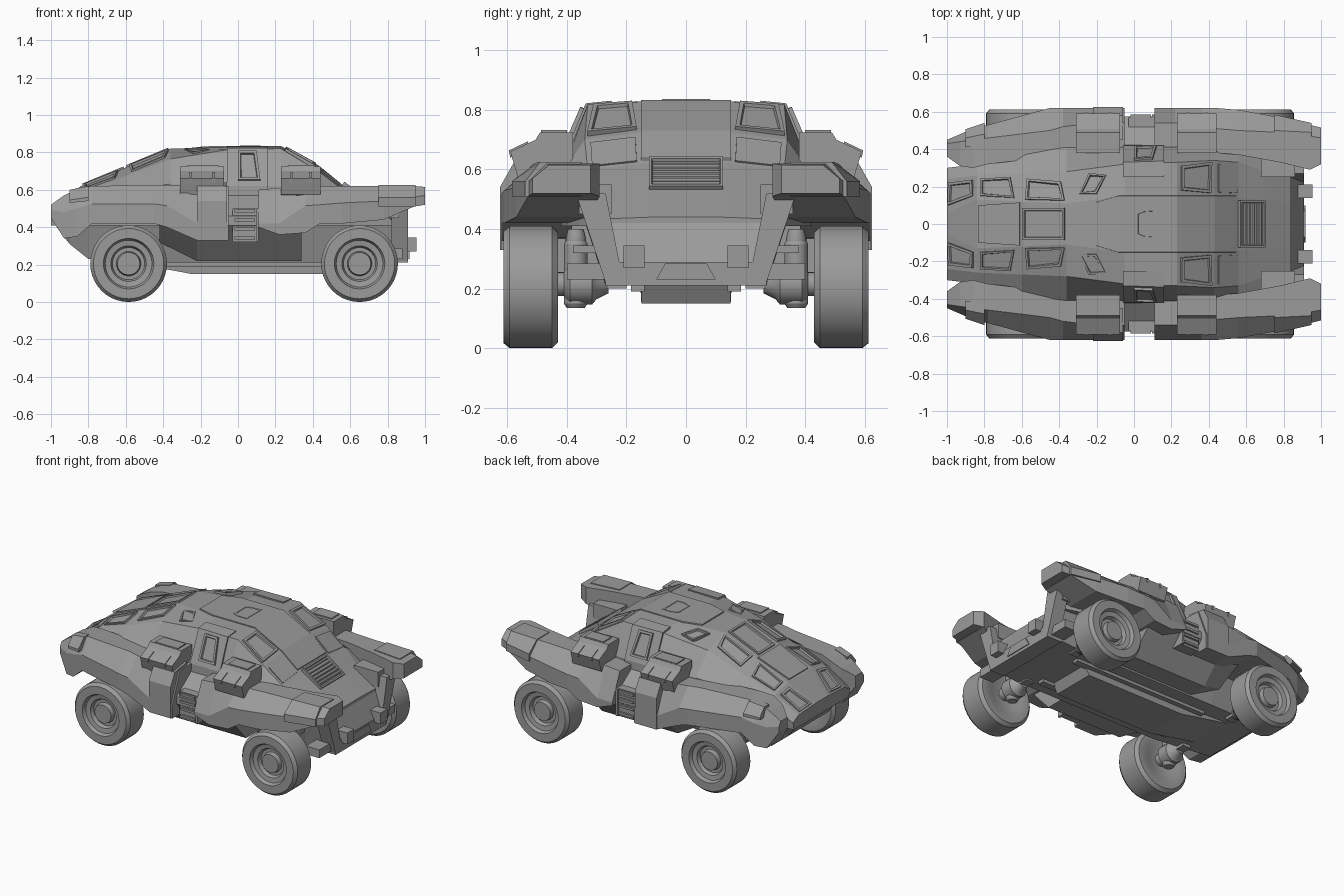
import bpy, bmesh, math
from mathutils import Vector
from mathutils.bvhtree import BVHTree

if "Cube" in bpy.data.objects:
    bpy.data.objects.remove(bpy.data.objects["Cube"])

# dark grey armour paint
paint = bpy.data.materials.new("armour_grey")
paint.diffuse_color = (.33, .33, .33, 1)
paint.use_nodes = True
paint.node_tree.nodes["Principled BSDF"].inputs["Base Color"].default_value = paint.diffuse_color


def finish(name, bm, mirror=False, smooth=False):
    bmesh.ops.recalc_face_normals(bm, faces=bm.faces)
    me = bpy.data.meshes.new(name)
    bm.to_mesh(me)
    bm.free()
    me.materials.append(paint)
    ob = bpy.data.objects.new(name, me)
    bpy.context.collection.objects.link(ob)
    if mirror:
        ob.modifiers.new("mirror", 'MIRROR').use_axis = (False, True, False)
    if smooth:
        bpy.ops.object.select_all(action='DESELECT')
        ob.select_set(True)
        bpy.context.view_layer.objects.active = ob
        bpy.ops.object.shade_smooth_by_angle(angle=math.radians(30))
    return ob


def loft_bm(sections):
    """sections: list of (x, ring of (y, z))"""
    bm = bmesh.new()
    rings = [[bm.verts.new((x, y, z)) for y, z in ring] for x, ring in sections]
    n = len(rings[0])
    for a, b in zip(rings, rings[1:]):
        for i in range(n):
            j = (i + 1) % n
            bm.faces.new((a[i], a[j], b[j], b[i]))
    bm.faces.new(rings[0])
    bm.faces.new(rings[-1][::-1])
    bmesh.ops.recalc_face_normals(bm, faces=bm.faces)
    return bm


def both(half):
    return half + [(-y, z) for y, z in reversed(half)]


def prism(name, x0, x1, ring, mirror=True):
    return finish(name, loft_bm([(x0, ring), (x1, ring)]), mirror)


def box(name, x0, x1, y0, y1, z0, z1, mirror=True):
    return prism(name, x0, x1, [(y0, z0), (y1, z0), (y1, z1), (y0, z1)], mirror)


def lathe(name, cx, cz, profile, seg=40, vertical_y=None):
    """spin (radius, offset) about the y axis, or about z when vertical_y is set"""
    bm = bmesh.new()
    rings = []
    for r, h in profile:
        ring = []
        for i in range(seg):
            a = 2 * math.pi * i / seg
            u, v = r * math.cos(a), r * math.sin(a)
            co = (cx + u, h, cz + v) if vertical_y is None else (cx + u, vertical_y + v, h)
            ring.append(bm.verts.new(co))
        rings.append(ring)
    for a, b in zip(rings, rings[1:]):
        for i in range(seg):
            bm.faces.new((a[i], a[(i + 1) % seg], b[(i + 1) % seg], b[i]))
    bm.faces.new(rings[0])
    bm.faces.new(rings[-1])
    return finish(name, bm, True, True)


# armoured upper hull: x, base y, belt y, belt z, roof edge y, z, spine y, z
cabin_rows = [
    (-1.0, .29, .30, .46, .24, .49, .06, .50),
    (-.84, .32, .32, .55, .26, .59, .13, .62),
    (-.60, .39, .38, .61, .27, .675, .12, .72),
    (-.36, .42, .41, .63, .28, .765, .11, .82),
    (-.05, .42, .41, .62, .32, .815, .15, .828),
    (.23, .42, .41, .62, .33, .82, .15, .828),
    (.43, .42, .41, .60, .34, .70, .15, .725),
    (.56, .40, .39, .57, .33, .60, .14, .62),
    (.70, .36, .35, .51, .28, .52, .13, .53),
    (.84, .32, .31, .43, .25, .435, .12, .44)]
cabin_bm = loft_bm([(x, both([(yb, .41), (ym, zm), (yr, zr), (yc, zc)]))
                    for x, yb, ym, zm, yr, zr, yc, zc in cabin_rows])
surface = BVHTree.FromBMesh(cabin_bm)
finish("upper_hull", cabin_bm)

# raised door frame on each cabin side
finish("cabin_door", loft_bm([(x, [(.28, .5), (.425, .5), (.42, .62), (yr, .822), (.25, .831)])
                              for x, yr in ((-.06, .33), (.16, .337))]), True)

# raised central strip from roof down to the grille, with flared foot
finish("spine_strip", loft_bm([(x, both([(y, z - .03), (y - .004, z + .006)])) for x, y, z in (
    (-.20, .12, .826), (-.08, .155, .828), (.23, .155, .828), (.43, .155, .725), (.545, .155, .632))]))

# lower hull tub and keel
finish("lower_hull", loft_bm([(x, both([(yb, zb), (yt, zt)])) for x, yb, zb, yt, zt in (
    (-.97, .20, .40, .28, .47), (-.90, .22, .31, .30, .50), (-.80, .24, .23, .34, .52),
    (-.38, .27, .21, .36, .52), (.45, .27, .21, .37, .52), (.70, .27, .21, .34, .50),
    (.84, .27, .22, .31, .42), (.905, .27, .22, .28, .29))]))
finish("keel", loft_bm([(x, both([(y, zb), (y + .005, .24)])) for x, y, zb in (
    (-.62, .15, .22), (-.25, .15, .15), (.48, .15, .15), (.52, .15, .22))]))
box("keel_rail", -.4, .6, .14, .185, .19, .24)

# wide mid body with sloped sills
finish("sill", loft_bm([(x, both([(yb, zb), (ys, zs), (ys, .46), (.42, .57)])) for x, yb, zb, ys, zs in (
    (-.42, .30, .32, .50, .42), (-.22, .40, .22, .575, .41), (.34, .40, .22, .575, .41))]))


# fenders: x, outer y, top y, inner y, bottom z, ridge z, top z
def fender(name, rows):
    finish(name, loft_bm([(x, [(yo, zb), (yo, zr), (yt, zt), (yi, zt), (yi, zb)])
                          for x, yo, yt, yi, zb, zr, zt in rows]), True)


fender("front_fender", [
    (-1.0, .45, .43, .36, .45, .49, .52), (-.93, .48, .44, .31, .34, .48, .57),
    (-.86, .51, .45, .30, .35, .50, .605), (-.78, .53, .46, .32, .42, .525, .62),
    (-.45, .62, .50, .36, .42, .525, .625), (-.38, .62, .52, .38, .40, .515, .625),
    (-.22, .62, .54, .40, .33, .42, .62), (-.05, .62, .54, .40, .33, .42, .62)])
fender("rear_fender", [
    (.11, .62, .54, .40, .40, .42, .60), (.22, .62, .54, .40, .36, .42, .61),
    (.36, .62, .52, .39, .37, .515, .62), (.44, .62, .51, .38, .42, .52, .62),
    (.56, .61, .50, .37, .42, .53, .62), (.78, .57, .49, .33, .44, .54, .62),
    (.94, .53, .47, .29, .51, .56, .62), (1.0, .515, .46, .32, .52, .57, .615)])
fender("rear_fender_cap", [
    (.75, .585, .50, .37, .51, .56, .625), (.95, .54, .49, .35, .51, .56, .625)])

# shoulder boxes above the fenders, door slabs and steps
wing = [(.38, .58), (.38, .725), (.49, .725), (.505, .70), (.59, .66), (.565, .575), (.50, .56)]
for tag, x0, x1 in (("front", -.31, -.075), ("rear", .23, .44)):
    prism(tag + "_shoulder_box", x0, x1, wing)
    prism(tag + "_shoulder_lid", x0 + .04, x1 - .03, [(.40, .72), (.40, .732), (.487, .732), (.487, .72)])
    for x in (x0 + .05, x1 - .06):
        prism(tag + "_shoulder_latch", x, x + .012, [(.53, .67), (.53, .695), (.595, .664), (.59, .64)])
prism("door_slab", -.22, -.06, [(.45, .33), (.625, .33), (.625, .54), (.58, .62), (.45, .64)])
box("step_frame", -.03, .11, .5, .572, .32, .50)
for i in range(4):
    box("step_rung", -.02, .09, .56, .585, .335 + i * .048, .35 + i * .048)
box("step_rail", .095, .11, .55, .585, .32, .50)


# raised frames with recessed centres, laid onto the hull surface
def panel(name, pts, side=False, mirror=True, h=.012, rim=.014):
    hits, normal = [], Vector()
    for a, b in pts:
        o, d = ((a, 2, b), (0, -1, 0)) if side else ((a, b, 2), (0, 0, -1))
        co, no, _, _ = surface.ray_cast(Vector(o), Vector(d))
        if co is None:
            return
        hits.append(co)
        normal += no
    normal.normalize()
    # flatten onto one plane resting on the highest point
    level = max(c.dot(normal) for c in hits)
    hits = [c + normal * (level - c.dot(normal)) for c in hits]
    bm = bmesh.new()
    low = [bm.verts.new(c - normal * .03) for c in hits]
    top = [bm.verts.new(c + normal * h) for c in hits]
    n = len(hits)
    for i in range(n):
        j = (i + 1) % n
        bm.faces.new((low[i], low[j], top[j], top[i]))
    face = bm.faces.new(top)
    bm.faces.new(low[::-1])
    bmesh.ops.recalc_face_normals(bm, faces=bm.faces)
    if rim:
        bmesh.ops.inset_region(bm, faces=[face], thickness=rim, depth=0)
        bmesh.ops.inset_region(bm, faces=[face], thickness=.005, depth=-.011)
    finish(name, bm, mirror)


panel("rear_window", [(.25, .18), (.25, .31), (.41, .33), (.41, .165)], rim=.02)
panel("rear_lower_panel", [(.45, .17), (.45, .32), (.55, .315), (.55, .165)], h=.005, rim=0)
panel("hood_window", [(-.58, .13), (-.57, .24), (-.39, .225), (-.37, .125)], h=.01, rim=.018)
panel("roof_window", [(-.29, .16), (-.24, .27), (-.15, .26), (-.2, .16)], h=.011)
panel("hood_vent", [(-.595, -.085), (-.595, .085), (-.37, .085), (-.37, -.085)], mirror=False, h=.01, rim=.018)
panel("roof_hatch", [(.01, -.06), (.01, .06), (.05, .08), (.12, .08), (.12, -.08), (.05, -.08)],
      mirror=False, h=.009)
panel("hood_panel", [(-.83, -.1), (-.83, .1), (-.61, .115), (-.61, -.115)], mirror=False, h=.009, rim=0)
panel("nose_panel", [(-.99, .10), (-.99, .22), (-.86, .235), (-.86, .15)], h=.008, rim=.02)
panel("hood_side_panel", [(-.82, .15), (-.82, .24), (-.66, .25), (-.64, .14)], h=.008)
panel("side_window", [(.0, .645), (.0, .80), (.10, .80), (.12, .645)], side=True, h=.022, rim=.02)
panel("grille_frame", [(.555, -.125), (.555, .125), (.695, .125), (.695, -.125)], mirror=False, h=.015)

# grille bars
for i in range(6):
    x = .58 + i * .019
    z = .62 - (x - .56) * .643
    box("grille_bar", x, x + .006, -.112, .112, z - .01, z + .014, mirror=False)

# small hardware
box("deck_latch", -.28, -.23, .44, .49, .615, .64)
fender("front_lamp", [(-.90, .507, .46, .41, .53, .545, .60), (-.80, .54, .48, .43, .54, .56, .62)])

# rear posts, bumper and hooks
prism("rear_post", .82, .91, [(.21, .22), (.27, .22), (.37, .52), (.27, .52)])
box("bumper", .80, .91, .0, .27, .21, .29)
box("bumper_wing", .78, .88, .26, .40, .23, .285)
box("tow_hook", .85, .955, .14, .21, .27, .345)
prism("bumper_plate", .9, .916, both([(.1, .23), (.07, .285)]), False)
box("fender_bracket", .68, .86, .25, .36, .45, .55)

# wheels and suspension
tyre = [(.09, .45), (.13, .43), (.185, .43), (.205, .45), (.205, .592), (.188, .613), (.135, .613),
        (.125, .59), (.095, .585), (.086, .562), (.066, .562), (.06, .59)]
barrel = [(.03, .26), (.05, .30), (.068, .315), (.068, .39), (.05, .405), (.04, .41), (.04, .46)]
strut = [(.03, .135), (.04, .15), (.04, .35), (.034, .36), (.034, .37), (.026, .40)]
for tag, cx in (("front", -.585), ("rear", .65)):
    lathe(tag + "_wheel", cx, .205, tyre)
    lathe(tag + "_hub", cx, .215, barrel, 24)
    lathe(tag + "_strut", cx, 0, strut, 20, .37)
    box(tag + "_axle", cx - .03, cx + .03, .2, .34, .2, .25)
    box(tag + "_upper_arm", cx - .05, cx + .05, .25, .38, .32, .345)
